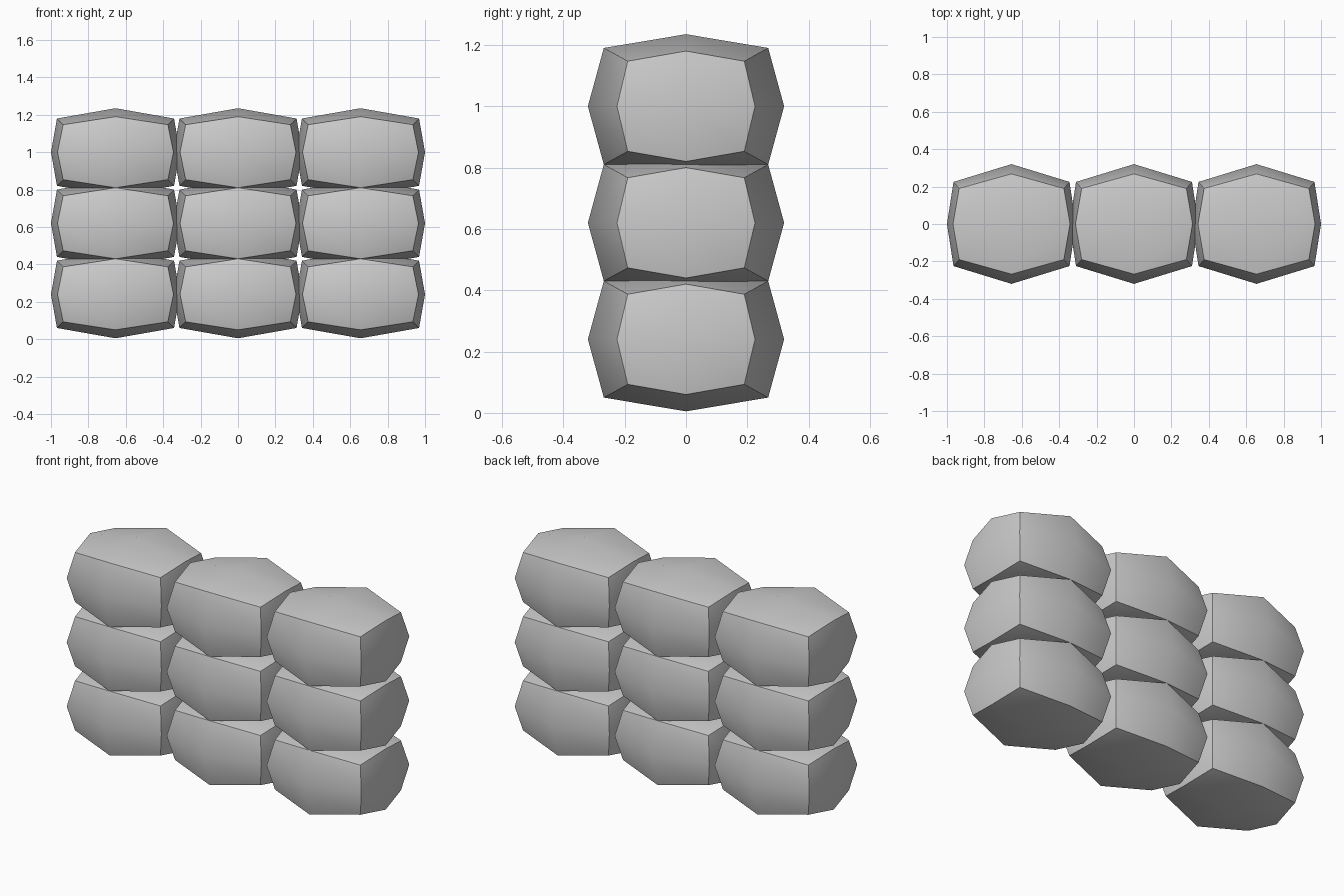
import bpy, bmesh, math

if "Cube" in bpy.data.objects:
    bpy.data.objects.remove(bpy.data.objects["Cube"])

# Half extents (x, y, z) of a block for face-centre, edge-middle and corner points,
# keyed by which axes are off-centre
REACH = {
    (1, 0, 0): (0.345, 0, 0),
    (0, 1, 0): (0, 0.32, 0),
    (0, 0, 1): (0, 0, 0.235),
    (1, 1, 0): (0.31, 0.225, 0),
    (1, 0, 1): (0.313, 0, 0.18),
    (0, 1, 1): (0, 0.268, 0.19),
    (1, 1, 1): (0.28, 0.19, 0.147),
}


def block_mesh():
    # Cube cut once along every edge, then puffed out like a pillow
    bm = bmesh.new()
    bmesh.ops.create_cube(bm, size=2)
    bmesh.ops.subdivide_edges(bm, edges=bm.edges[:], cuts=1, use_grid_fill=True)
    for v in bm.verts:
        sign = [round(c) for c in v.co]
        reach = REACH[tuple(abs(s) for s in sign)]
        v.co = [s * r for s, r in zip(sign, reach)]
    bmesh.ops.recalc_face_normals(bm, faces=bm.faces[:])
    # Smooth faces with sharp cube edges
    for f in bm.faces:
        f.smooth = True
    for e in bm.edges:
        e.smooth = e.calc_face_angle(0) < math.radians(40)
    mesh = bpy.data.meshes.new("block")
    bm.to_mesh(mesh)
    bm.free()
    return mesh


# Wall of three rows of three blocks
mesh = block_mesh()
for row in range(3):
    for col in range(3):
        ob = bpy.data.objects.new(f"block_row{row + 1}_column{col + 1}", mesh)
        ob.location = ((col - 1) * 0.655, 0, 0.24 + row * 0.38)
        bpy.context.collection.objects.link(ob)
